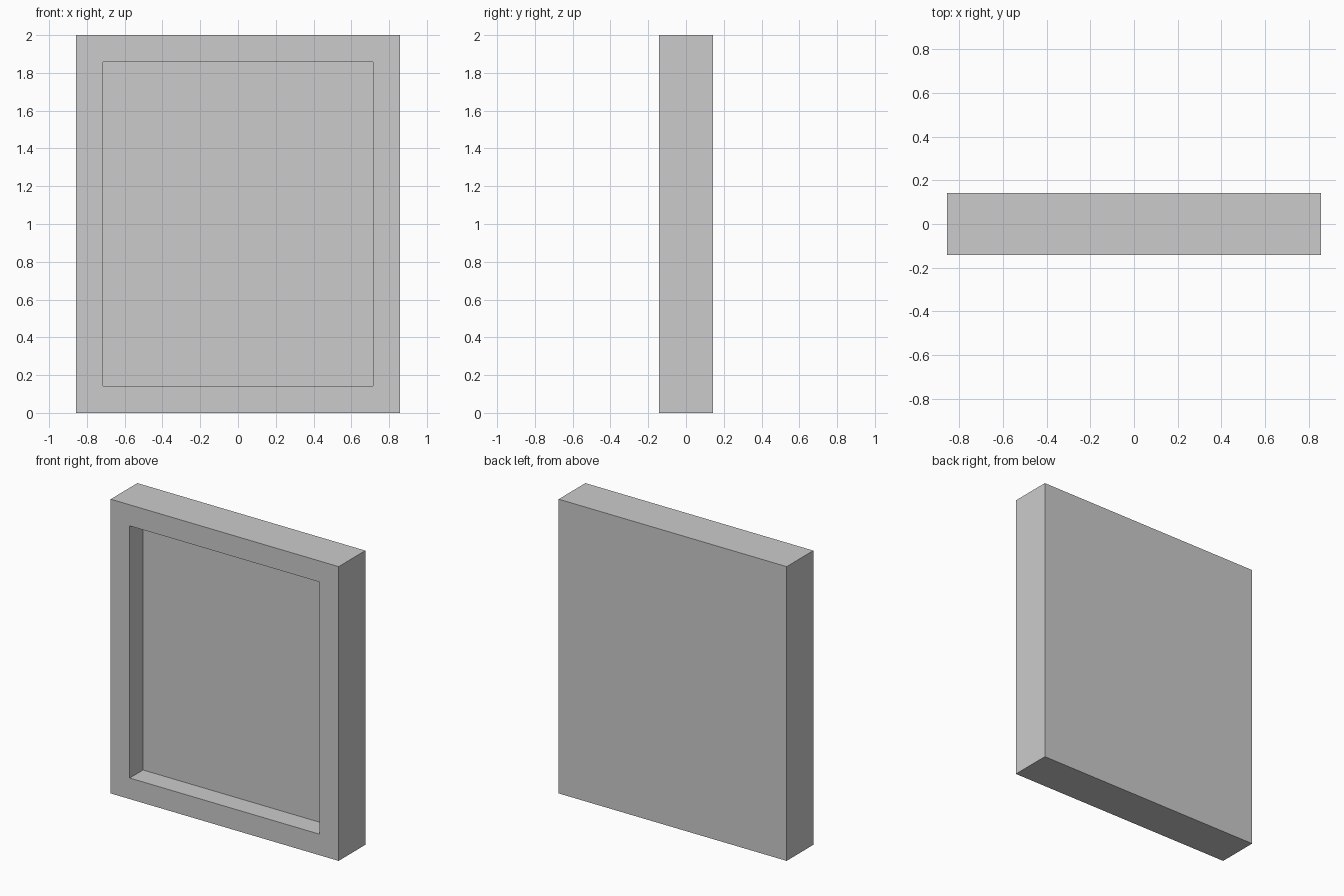
import bpy, bmesh
from mathutils import Matrix, Vector

if "Cube" in bpy.data.objects:
    bpy.data.objects.remove(bpy.data.objects["Cube"])

WIDTH, DEPTH, HEIGHT = 1.714, 0.286, 2.0
BORDER, RECESS = 0.143, 0.143

# Solid slab standing on the ground
bm = bmesh.new()
bmesh.ops.create_cube(bm, size=1, matrix=Matrix.Translation((0, 0, HEIGHT / 2))
                      @ Matrix.Diagonal((WIDTH, DEPTH, HEIGHT, 1)))
bm.normal_update()

# Raised border around a recessed front panel
front = min(bm.faces, key=lambda f: f.calc_center_median().y)
bmesh.ops.inset_region(bm, faces=[front], thickness=BORDER, use_even_offset=True)
panel = bmesh.ops.extrude_discrete_faces(bm, faces=[front])["faces"][0]
bmesh.ops.translate(bm, verts=panel.verts, vec=Vector((0, RECESS, 0)))
bmesh.ops.recalc_face_normals(bm, faces=bm.faces)

mesh = bpy.data.meshes.new("framed_panel")
bm.to_mesh(mesh)
bm.free()
bpy.context.collection.objects.link(bpy.data.objects.new("framed_panel", mesh))
